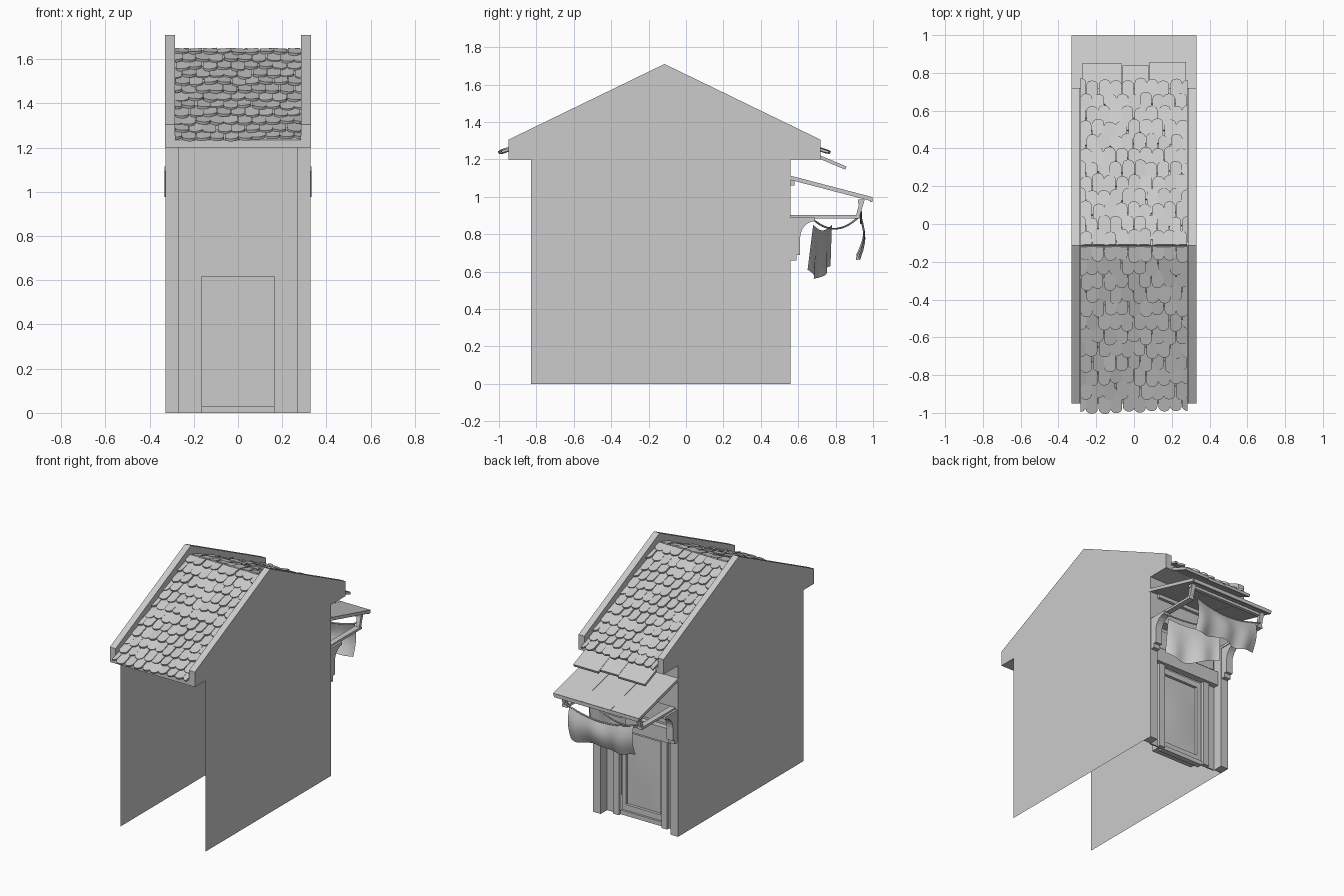
import bpy, bmesh, math, random
from mathutils import Vector

random.seed(4)
if "Cube" in bpy.data.objects:
    bpy.data.objects.remove(bpy.data.objects["Cube"], do_unlink=True)

grey = bpy.data.materials.new("plain_grey")
grey.use_nodes = True
grey.diffuse_color = (0.6, 0.6, 0.6, 1)
grey.node_tree.nodes["Principled BSDF"].inputs["Base Color"].default_value = (0.6, 0.6, 0.6, 1)

HALF = 0.33                      # half width of the house
RIDGE_Y, RIDGE_Z = -0.115, 1.71  # gable peak
FRONT, BACK, EAVE = -0.95, 0.72, 1.2


def finish(name, bm, smooth=False, recalc=True):
    if recalc:
        bmesh.ops.recalc_face_normals(bm, faces=bm.faces[:])
    mesh = bpy.data.meshes.new(name)
    bm.to_mesh(mesh)
    bm.free()
    mesh.materials.append(grey)
    ob = bpy.data.objects.new(name, mesh)
    bpy.context.collection.objects.link(ob)
    for p in mesh.polygons:
        p.use_smooth = smooth
    return ob


def prism(name, profile, x0, x1):
    """Extrude a (y, z) outline from x0 to x1."""
    bm = bmesh.new()
    face = bm.faces.new([bm.verts.new((x0, y, z)) for y, z in profile])
    if x0 != x1:
        ext = bmesh.ops.extrude_face_region(bm, geom=[face])
        verts = [v for v in ext["geom"] if isinstance(v, bmesh.types.BMVert)]
        bmesh.ops.translate(bm, verts=verts, vec=(x1 - x0, 0, 0))
        return finish(name, bm)
    if face.normal.x * x0 < 0 or (face.normal_update() or face.normal.x * x0 < 0):
        face.normal_flip()
    return finish(name, bm, recalc=False)


def box(name, x0, x1, y0, y1, z0, z1):
    return prism(name, [(y0, z0), (y1, z0), (y1, z1), (y0, z1)], x0, x1)


def slab(name, start, end, thick, x0, x1):
    """Sloping board between two (y, z) points on its top."""
    (ya, za), (yb, zb) = start, end
    n = Vector((zb - za, ya - yb)).normalized() * thick
    return prism(name, [start, end, (yb + n.x, zb + n.y), (ya + n.x, za + n.y)], x0, x1)


def cloth(name, point, nu=24, nv=12):
    bm = bmesh.new()
    rows = [[bm.verts.new(point(i / nu, j / nv)) for i in range(nu + 1)] for j in range(nv + 1)]
    for a, b in zip(rows, rows[1:]):
        for i in range(nu):
            bm.faces.new((a[i], a[i + 1], b[i + 1], b[i]))
    return finish(name, bm, smooth=True)


def rope(name, points, radius=0.005):
    cu = bpy.data.curves.new(name, "CURVE")
    cu.dimensions, cu.bevel_depth, cu.bevel_resolution = "3D", radius, 1
    sp = cu.splines.new("POLY")
    sp.points.add(len(points) - 1)
    for p, co in zip(sp.points, points):
        p.co = (*co, 1)
    cu.materials.append(grey)
    bpy.context.collection.objects.link(bpy.data.objects.new(name, cu))


# Side walls, raised gables, corner pilasters, brackets and awning supports
gable = [(FRONT, EAVE), (BACK, EAVE), (BACK, 1.305), (RIDGE_Y, RIDGE_Z), (FRONT, 1.305)]
curve = [(0.61 + 0.08 * (1 - math.cos(t)), 0.78 + 0.09 * math.sin(t))
         for t in [k * math.pi / 12 for k in range(7)]]
bracket = [(0.55, 0.66), (0.59, 0.66), (0.59, 0.69), (0.61, 0.69)] + curve + [(0.69, 0.89), (0.55, 0.89)]
for s, side in ((1, "left"), (-1, "right")):
    prism(side + "_wall", [(-0.83, 0), (0.56, 0), (0.56, EAVE), (-0.83, EAVE)], s * HALF, s * HALF)
    prism(side + "_gable", gable, s * 0.285, s * HALF)
    box(side + "_pilaster", s * 0.27, s * (HALF - 0.001), 0.49, 0.56, 0, EAVE)
    prism(side + "_bracket", bracket, s * 0.275, s * 0.325)
    box(side + "_tie_beam", s * 0.27, s * 0.31, 0.54, 0.93, 0.885, 0.902)
    prism(side + "_awning_post", [(0.91, 0.9), (0.93, 0.9), (0.955, 0.985), (0.93, 0.985)],
          s * 0.275, s * 0.305)
    box(side + "_wall_peg", s * 0.175, s * 0.215, 0.48, 0.5, 0.77, 0.8)

# Roof body between the gables
prism("roof_deck", [(FRONT, EAVE), (BACK, EAVE), (BACK, 1.235), (RIDGE_Y, 1.64), (FRONT, 1.235)],
      -0.285, 0.285)

# Scalloped roof tiles on both slopes
WIDTH, ROWS, COLS = 0.57, 12, 9
step = WIDTH / COLS
drop = Vector((0, 0.835, -0.405))
pitch = (drop.length + 0.04) / ROWS
for s, side in ((-1, "front"), (1, "back")):
    down = Vector((0, s * drop.y, drop.z)).normalized()
    up = Vector((0, -s * down.z, s * down.y))
    ridge = Vector((0, RIDGE_Y, 1.637))
    bm = bmesh.new()
    for r in range(ROWS):
        shift = (r % 2) * step / 2
        for c in range(COLS + r % 2):
            mid = -WIDTH / 2 + step * (c + 0.5) - shift + random.uniform(-0.004, 0.004)
            tip = (r + 1) * pitch + random.uniform(-0.012, 0.008)
            top = max(tip - 0.135, 0)
            lift = random.uniform(0.012, 0.022)
            half = step * 0.49
            outline = [(mid - half, top), (mid + half, top)]
            outline += [(mid + half * math.cos(a), tip - half * 0.85 * (1 - math.sin(a)))
                        for a in [k * math.pi / 8 for k in range(9)]]
            tilt = random.uniform(-0.004, 0.004)
            verts = []
            for x, d in outline:
                h = lift * (d - top) / (tip - top) + tilt * (x - mid) / half
                x = max(-0.284, min(0.284, x))
                verts.append(bm.verts.new(ridge + Vector((x, 0, 0)) + down * d + up * h))
            ext = bmesh.ops.extrude_face_region(bm, geom=[bm.faces.new(verts)])
            moved = [v for v in ext["geom"] if isinstance(v, bmesh.types.BMVert)]
            bmesh.ops.translate(bm, verts=moved, vec=up * 0.013)
    finish(side + "_roof_tiles", bm)

# Boards under the back eave, each of slightly different length
for i, (x0, x1, end) in enumerate([(-0.275, -0.064, 0.85), (-0.062, 0.079, 0.84), (0.081, 0.275, 0.858)]):
    slab(f"eave_board_{i}", (0.62, 1.262), (end, 1.262 - (end - 0.62) * 0.42), 0.018, x0, x1)

# Awning of three wide boards with a lip and a wall rail
for i in (-1, 0, 1):
    slab(f"awning_board_{i + 2}", (0.55, 1.115), (0.998, 0.998), 0.022, i * 0.222 - 0.11, i * 0.222 + 0.11)
box("awning_lip", -0.325, 0.325, 0.985, 0.998, 0.972, 0.995)
box("awning_front_beam", -0.31, 0.31, 0.92, 0.945, 0.965, 0.985)
box("awning_wall_rail", -0.27, 0.27, 0.55, 0.58, 1.06, 1.09)

# Recessed shop front with door niche, casing and lintel
W, D, Z0, Z1 = 0.165, 0.49, 0.03, 0.62
for s, side in ((1, "left"), (-1, "right")):
    box(side + "_shop_wall", s * W, s * 0.27, D - 0.01, D, 0, 0.9)
    box(side + "_door_casing", s * W, s * 0.21, D, 0.51, 0, Z1)
    box(side + "_door_stile", s * 0.135, s * W, 0.455, 0.475, Z0, Z1)
box("upper_shop_wall", -W, W, D - 0.01, D, Z1, 0.9)
box("upper_facade", -0.27, 0.27, D - 0.01, 0.559, 0.9, EAVE)
box("door_sill", -W, W, 0.45, D, 0, Z0)
box("door_lintel", -0.27, 0.27, D, 0.53, Z1, 0.72)
box("sign_band", -0.25, 0.25, D, 0.505, 0.74, 0.87)
box("door_niche", -W, W, 0.38, 0.45, Z0, Z1)
box("door_bottom_rail", -0.135, 0.135, 0.45, 0.475, Z0, Z0 + 0.04)
box("door_top_rail", -0.135, 0.135, 0.45, 0.475, Z1 - 0.04, Z1)
cloth("door_glass", lambda u, v: (0.135 - 0.27 * u, 0.455 + 0.006 * math.sin(math.pi * v) * math.sin(math.pi * u),
                                  Z0 + 0.04 + 0.51 * (1 - v)))

# Hanging cloths and the ropes that carry them
cloth("front_cloth", lambda u, v: (
    0.25 - 0.5 * u + 0.012 * v * math.sin(9 * u),
    0.935 + 0.025 * math.sin(math.pi * v) - 0.015 * v + 0.012 * v * math.sin(17 * u),
    0.91 - 0.05 * math.sin(math.pi * u) * (1 - v) - 0.235 * v - 0.012 * v * math.sin(11 * u)))
cloth("inner_cloth", lambda u, v: (
    0.28 - 0.36 * u,
    0.68 + 0.1 * u - 0.03 * v * (1 - u) + 0.014 * v * math.sin(12 * u),
    0.85 - 0.03 * math.sin(math.pi * u) - 0.24 * v - 0.02 * v * math.sin(5 * u)))
rope("inner_rope", [(0.29 - 0.57 * t, 0.69 + 0.24 * t, 0.87 + 0.03 * t - 0.22 * t * (1 - t))
                    for t in [k / 12 for k in range(13)]])
rope("front_rope", [(0.29 - 0.58 * t, 0.935, 0.92 - 0.24 * t * (1 - t))
                    for t in [k / 12 for k in range(13)]])
